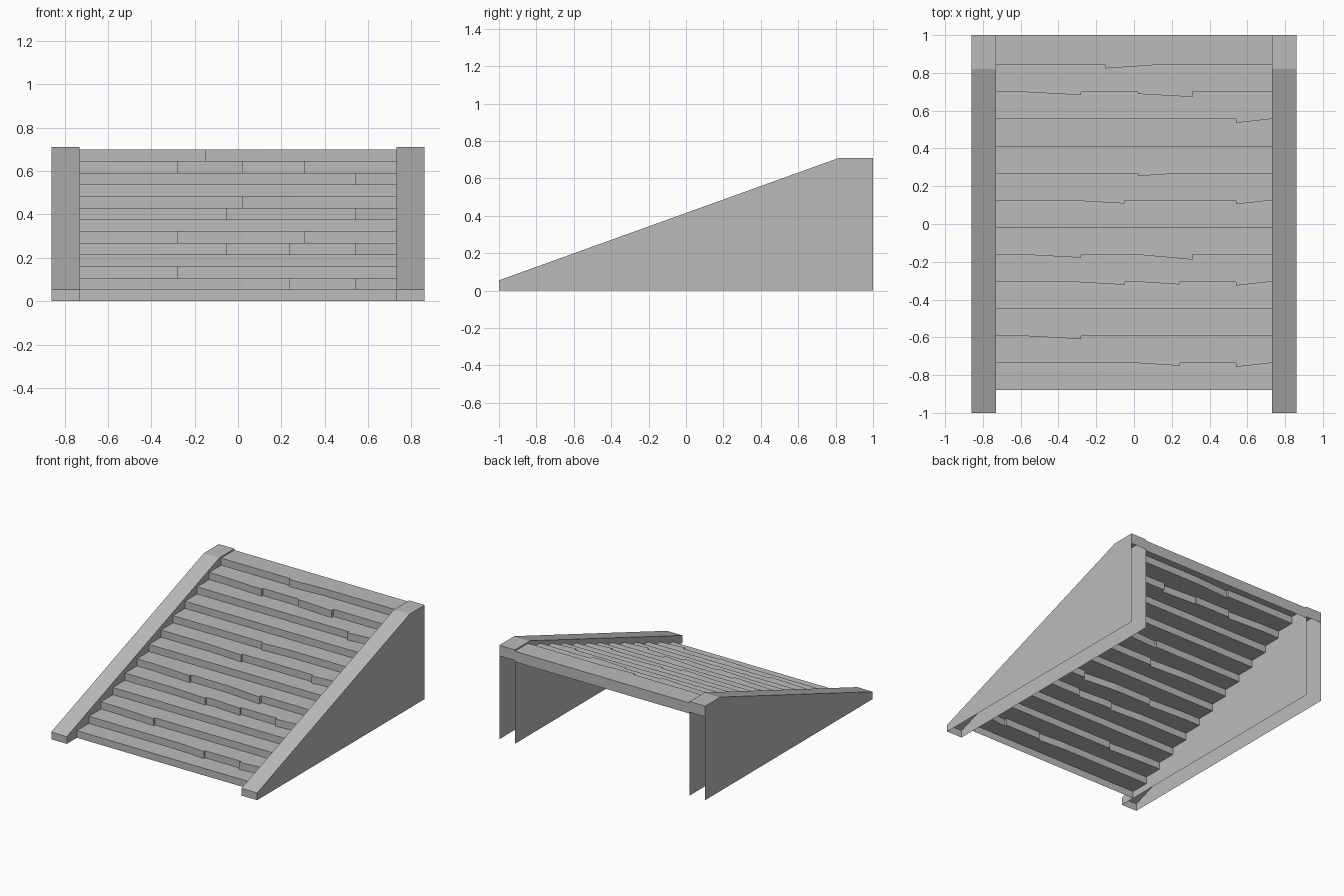
import bpy, bmesh

cube = bpy.data.objects.get("Cube")
if cube:
    bpy.data.objects.remove(cube)

stone = bpy.data.materials.new("grey stone")
stone.use_nodes = True
grey = (0.5, 0.5, 0.5, 1)
stone.diffuse_color = grey
stone.node_tree.nodes["Principled BSDF"].inputs["Base Color"].default_value = grey

INNER, OUTER = 0.73, 0.86
STEPS, RISE, FRONT, TREAD = 13, 0.0538, -0.88, 0.1435
LIP = 0.08


def finish(name, bm):
    mesh = bpy.data.meshes.new(name)
    bm.to_mesh(mesh)
    bm.free()
    mesh.materials.append(stone)
    obj = bpy.data.objects.new(name, mesh)
    bpy.context.collection.objects.link(obj)
    return obj


def face(bm, points):
    bm.faces.new([bm.verts.new(p) for p in points])


# Worn stone edges: start x, end x, forward offset at each end
left_chip = (-0.58, -0.28, 0, 0.016)
mid_left_chip = (-0.33, -0.05, 0, 0.016)
mid_chip = (0.02, 0.31, 0.01, 0.026)
inner_chip = (0.02, 0.24, 0, 0.014)
right_chip = (0.54, 0.72, 0.02, 0)
chips = {
    1: [inner_chip, right_chip],
    2: [left_chip],
    4: [mid_left_chip, inner_chip, right_chip],
    5: [left_chip, (0.02, 0.31, 0, 0.026)],
    7: [mid_left_chip, right_chip],
    8: [(0.02, 0.24, 0.014, 0)],
    10: [right_chip],
    11: [left_chip, mid_chip],
    12: [(-0.15, 0.12, 0.018, 0)],
}


def nosing(i):
    """Front edge of step i, from left to right on the plan."""
    y = FRONT + i * TREAD if i < STEPS else 1.0
    pts = [(-INNER, y)]
    for x0, x1, d0, d1 in chips.get(i, []):
        if d0:
            pts.append((x0, y))
        pts += [(x0, y - d0), (x1, y - d1)]
        if d1:
            pts.append((x1, y))
    return pts + [(INNER, y)]


# Stair sheet: a riser and a tread for each step
bm = bmesh.new()
for i in range(STEPS):
    low, high = i * RISE, (i + 1) * RISE
    edge = nosing(i)
    for (xa, ya), (xb, yb) in zip(edge, edge[1:]):
        face(bm, [(xa, ya, low), (xb, yb, low), (xb, yb, high), (xa, ya, high)])
    face(bm, [(x, y, high) for x, y in edge + nosing(i + 1)[::-1]])
# Lip hanging from the back of the top step
top = STEPS * RISE
face(bm, [(INNER, 1, top - LIP), (-INNER, 1, top - LIP), (-INNER, 1, top), (INNER, 1, top)])
bmesh.ops.remove_doubles(bm, verts=bm.verts, dist=0.0005)
finish("steps", bm)

# Side wall: hollow, with open back and underside
profile = [(-1, 0), (-1, 0.055), (0.82, 0.71), (1, 0.71), (1, 0.71 - LIP), (1, 0)]
bm = bmesh.new()
face(bm, [(INNER, y, z) for y, z in profile])
face(bm, [(OUTER, y, z) for y, z in profile[::-1]])
for (ya, za), (yb, zb) in zip(profile[:4], profile[1:5]):
    face(bm, [(INNER, ya, za), (OUTER, ya, za), (OUTER, yb, zb), (INNER, yb, zb)])
bmesh.ops.remove_doubles(bm, verts=bm.verts, dist=0.0005)
bmesh.ops.recalc_face_normals(bm, faces=bm.faces)
walls = finish("side_walls", bm)
mirror = walls.modifiers.new("other side", 'MIRROR')
mirror.use_axis = (True, False, False)
